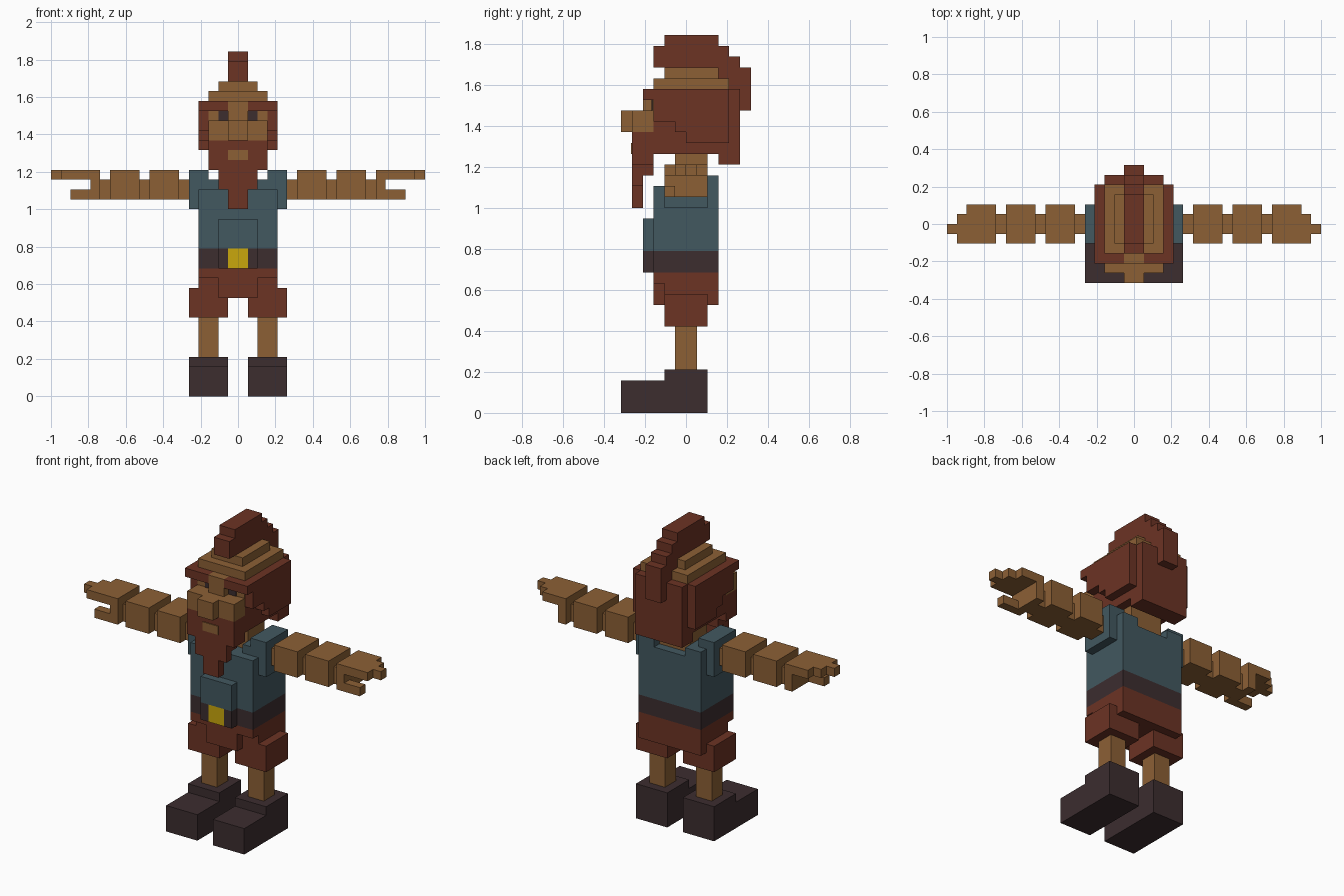
import bpy, bmesh

if "Cube" in bpy.data.objects:
    bpy.data.objects.remove(bpy.data.objects["Cube"])

U = 2 / 38  # one block


def srgb(r, g, b):
    f = lambda c: c / 12.92 if c <= 0.04045 else ((c + 0.055) / 1.055) ** 2.4
    return (f(r / 255), f(g / 255), f(b / 255), 1)


def material(name, r, g, b):
    m = bpy.data.materials.new(name)
    m.diffuse_color = srgb(r, g, b)
    m.use_nodes = True
    m.node_tree.nodes["Principled BSDF"].inputs["Base Color"].default_value = m.diffuse_color
    return m


SKIN = material("skin tan", 140, 96, 53)
HAIR = material("hair brown", 108, 51, 36)
SHIRT = material("shirt teal", 66, 88, 96)
DARK = material("dark leather", 60, 45, 47)
GOLD = material("buckle gold", 202, 167, 12)


def part(name, mat, *boxes, mirror=False):
    """Boxes are (x0, x1, y0, y1, z0, z1) in block units."""
    bm = bmesh.new()
    for x0, x1, y0, y1, z0, z1 in boxes:
        spans = [(x0, x1), (-x1, -x0)] if mirror else [(x0, x1)]
        for a, b in spans:
            for v in bmesh.ops.create_cube(bm, size=1)["verts"]:
                v.co.x = (b if v.co.x > 0 else a) * U
                v.co.y = (y1 if v.co.y > 0 else y0) * U
                v.co.z = (z1 if v.co.z > 0 else z0) * U
    me = bpy.data.meshes.new(name)
    bm.to_mesh(me)
    bm.free()
    me.materials.append(mat)
    ob = bpy.data.objects.new(name, me)
    bpy.context.collection.objects.link(ob)


# Legs and boots
part("boots", DARK, (1, 5, -6, -2, 0, 3), (1, 5, -2, 2, 0, 4), mirror=True)
part("shins", SKIN, (2, 4, -1, 1, 4, 8), mirror=True)
part("trouser_legs", HAIR, (1, 5, -2, 2, 8, 11), mirror=True)
part("trousers", HAIR, (-4, 4, -2, 3, 10, 13), (-4, 4, -3, -2, 12, 13),
     (-2, 2, -3, -2, 10, 12))

# Belt and buckle
part("belt", DARK, (-4, 4, -3, 3, 13, 15))
part("belt_front", DARK, (1, 2, -4, -3, 13, 15), mirror=True)
part("buckle", GOLD, (-1, 1, -4, -3, 13, 15))

# Shirt
part("shirt", SHIRT, (-4, 4, -3, 3, 15, 21), (-2, 2, -4, -3, 15, 18))
part("shirt_collar", SHIRT, (2, 4, 2, 3, 21, 22), (2, 3, -2, 2, 21, 22), mirror=True)
part("sleeves", SHIRT, (4, 5, -2, 2, 19, 23), (3, 4, -2, 2, 21, 23), mirror=True)

# Arms and hands
part("arms", SKIN, *[(x, x + 3, -2, 2, 20, 23) for x in (6, 10)],
     *[(x, x + 1, -1, 1, 20, 22) for x in (5, 9, 13)], mirror=True)
part("hands", SKIN, (14, 15, -2, 2, 20, 23), (15, 17, -2, 2, 22, 23),
     (17, 18, -2, 1, 22, 23), (18, 19, -1, 0, 22, 23), mirror=True)
part("thumbs", SKIN, (15, 17, -2, -1, 20, 21), mirror=True)

# Head
part("neck", SKIN, (-2, 2, -1, 2, 21, 24))
part("head_core", HAIR, (-3, 3, -3, 3, 24, 30), (-3, 3, 3, 5, 23, 30))
part("face", SKIN, (-3, 3, -3.1, -3, 26, 29))
part("side_hair", HAIR, (3, 4, 0, 4, 25, 30), (3, 4, -1, 0, 26, 30),
     (3, 4, -2, -1, 27, 30), mirror=True)
part("scalp", SKIN, (-3, 3, -3, 4, 30, 31), (-2, 2, -2, 3, 31, 32))
part("eyes", DARK, (1, 2, -3.2, -3.1, 28, 29), mirror=True)
part("brows", HAIR, (1, 4, -4, -3, 29, 30), (3, 4, -3, -2, 27, 30), mirror=True)
part("nose", SKIN, (-1, 1, -6, -5, 26, 28), (-1, 1, -4, -3, 28, 30))
part("cheeks", SKIN, (-3, 3, -5, -3, 26, 28))

# Beard and mouth
part("beard", HAIR, (-3, 3, -4, -3, 23, 26), (-2, 2, -4, -3, 22, 23),
     (-3, 3, -5, -4, 23, 26), (-2, 2, -5, -4, 21, 23), (-2, 2, -5, -4, 21, 22),
     (-1, 1, -5, -4, 19, 21))
part("mouth", SKIN, (-1, 1, -5.1, -5, 24, 25))

# Crest running over the scalp and down the back
part("crest", HAIR, (-1, 1, -2, 3, 32, 35), (-1, 1, -3, -2, 32, 34),
     (-1, 1, 3, 4, 31, 34), (-1, 1, 4, 5, 30, 33), (-1, 1, 5, 6, 28, 32))
